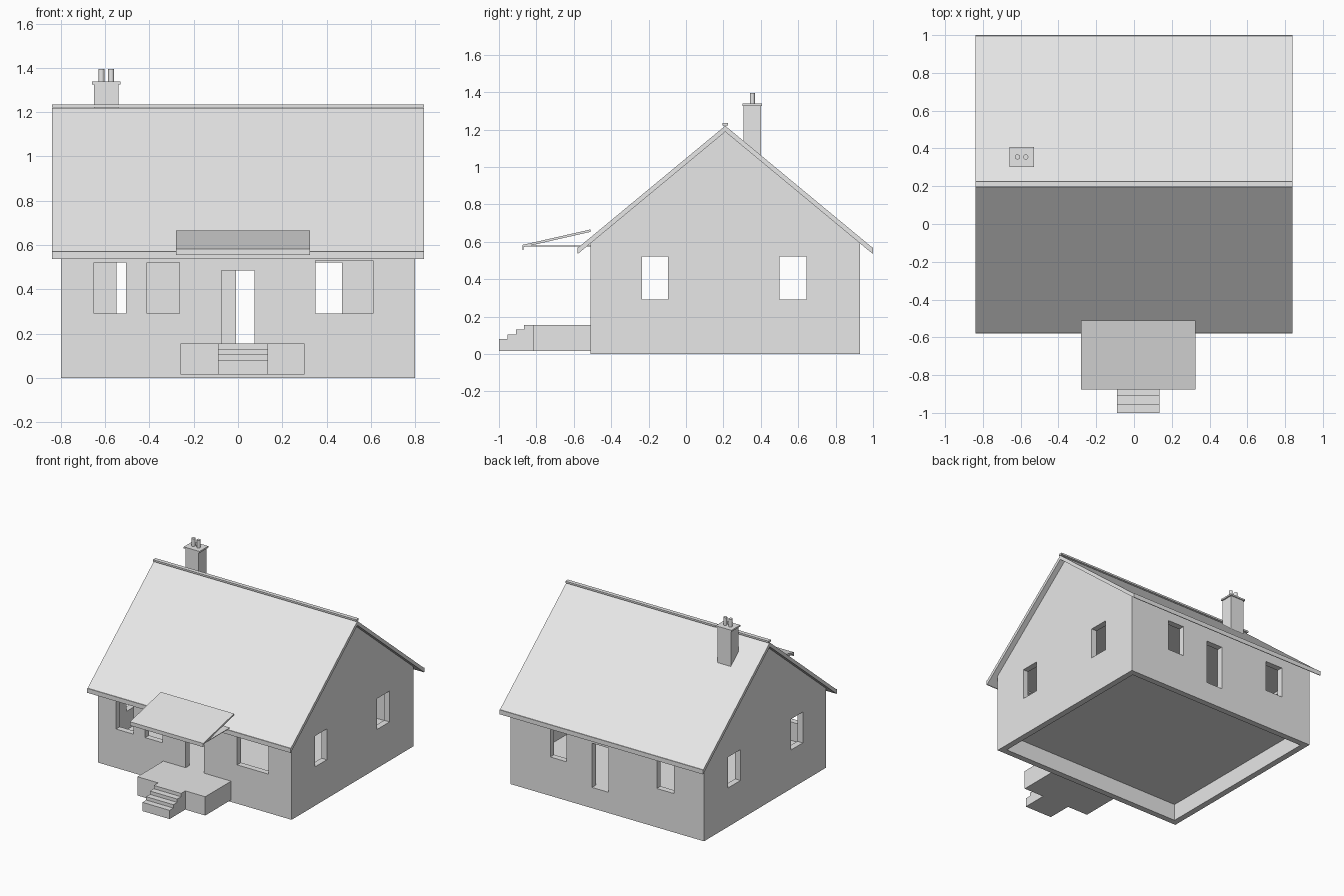
import bpy, bmesh, math, random
from mathutils import Vector

random.seed(4)
if "Cube" in bpy.data.objects:
    bpy.data.objects.remove(bpy.data.objects["Cube"])

grey = bpy.data.materials.new("light grey")
grey.use_nodes = True
colour = (0.8, 0.8, 0.8, 1)
grey.diffuse_color = colour
grey.node_tree.nodes["Principled BSDF"].inputs["Base Color"].default_value = colour


def finish(name, bm):
    bmesh.ops.recalc_face_normals(bm, faces=bm.faces)
    mesh = bpy.data.meshes.new(name)
    bm.to_mesh(mesh)
    bm.free()
    mesh.materials.append(grey)
    obj = bpy.data.objects.new(name, mesh)
    bpy.context.collection.objects.link(obj)
    return obj


def add_box(bm, xs, ys, zs):
    verts = bmesh.ops.create_cube(bm, size=1)["verts"]
    for v in verts:
        v.co = [a + (b - a) * (c + 0.5) for (a, b), c in zip((xs, ys, zs), v.co)]


def box(name, xs, ys, zs):
    bm = bmesh.new()
    add_box(bm, xs, ys, zs)
    return finish(name, bm)


def prism(name, profile, x0, x1):
    """Extrude a (y, z) outline along x."""
    bm = bmesh.new()
    face = bm.faces.new([bm.verts.new((x0, y, z)) for y, z in profile])
    ext = bmesh.ops.extrude_face_region(bm, geom=[face])["geom"]
    verts = [g for g in ext if isinstance(g, bmesh.types.BMVert)]
    bmesh.ops.translate(bm, verts=verts, vec=Vector((x1 - x0, 0, 0)))
    return finish(name, bm)


def cut(obj, cutter):
    mod = obj.modifiers.new("cut", "BOOLEAN")
    mod.operation = "DIFFERENCE"
    mod.solver = "EXACT"
    mod.object = cutter
    deps = bpy.context.evaluated_depsgraph_get()
    mesh = bpy.data.meshes.new_from_object(obj.evaluated_get(deps))
    obj.modifiers.clear()
    obj.data = mesh
    bpy.data.objects.remove(cutter)


# Main dimensions
half_x, front, back = 0.8, -0.51, 0.93
thick = 0.045
ridge_y, ridge_z, pitch, roof_t = 0.21, 1.22, 0.828, 0.032
sill, head = 0.29, 0.52
floor_z, door_top = 0.155, 0.485


def roof_height(y, drop=0):
    return ridge_z - drop - abs(y - ridge_y) * pitch


def gable(y0, y1, z0, drop):
    return [(y0, z0), (y1, z0), (y1, roof_height(y1, drop)),
            (ridge_y, ridge_z - drop), (y0, roof_height(y0, drop))]


# Hollow walls with window and door openings
walls = prism("walls", gable(front, back, 0, roof_t), -half_x, half_x)
inside = half_x - thick
cut(walls, prism("cavity", gable(front + thick, back - thick, -0.1, -0.1), -inside, inside))

bm = bmesh.new()
front_openings = [(-0.65, -0.505, sill, head), (-0.41, -0.265, sill, head),
                  (0.35, 0.61, sill, 0.53), (-0.075, 0.075, floor_z, door_top)]
back_openings = [(-0.55, -0.41, sill, head), (0.335, 0.47, sill, head),
                 (-0.01, 0.125, floor_z, door_top)]
for wall_y, openings in ((front + thick / 2, front_openings), (back - thick / 2, back_openings)):
    for x0, x1, z0, z1 in openings:
        add_box(bm, (x0, x1), (wall_y - thick, wall_y + thick), (z0, z1))
for side in (-1, 1):
    wall_x = side * (half_x - thick / 2)
    for y0, y1 in ((-0.235, -0.095), (0.5, 0.645)):
        add_box(bm, (wall_x - thick, wall_x + thick), (y0, y1), (sill, head))
cut(walls, finish("openings", bm))

# Floor and ceiling slabs
for name, z0, z1 in (("floor", 0.125, 0.152), ("ceiling", 0.54, 0.56)):
    box(name, (-inside, inside), (front + thick, back - thick), (z0, z1))

# Roof, ridge cap and eave boards
eave_front, eave_back, roof_x = -0.575, 0.995, 0.84
prism("roof", [(eave_front, roof_height(eave_front)), (ridge_y, ridge_z),
               (eave_back, roof_height(eave_back)),
               (eave_back, roof_height(eave_back, roof_t)),
               (ridge_y, ridge_z - roof_t),
               (eave_front, roof_height(eave_front, roof_t))], -roof_x, roof_x)
box("ridge_cap", (-roof_x, roof_x), (ridge_y - 0.015, ridge_y + 0.015), (1.222, 1.235))
for name, y in (("front_eave_board", eave_front - 0.005), ("back_eave_board", eave_back)):
    box(name, (-roof_x, roof_x), (y, y + 0.005), (0.537, 0.57))

# Chimney with cap and two pots
box("chimney_stack", (-0.65, -0.54), (0.307, 0.4), (1.0, 1.326))
box("chimney_cap", (-0.66, -0.53), (0.302, 0.407), (1.326, 1.338))
for i, x in enumerate((-0.617, -0.573)):
    bpy.ops.mesh.primitive_cylinder_add(vertices=24, radius=0.0135, depth=0.057,
                                        location=(x, 0.355, 1.3665))
    pot = bpy.context.object
    pot.name = f"chimney_pot_{i + 1}"
    pot.data.materials.append(grey)
    bpy.ops.object.shade_smooth_by_angle()

# Porch canopy: sloping slab, thin soffit and front board
cx0, cx1, canopy_y = -0.28, 0.325, -0.875
prism("canopy_slab", [(canopy_y, 0.57), (front, 0.653), (front, 0.666), (canopy_y, 0.583)], cx0, cx1)
box("canopy_soffit", (cx0, cx1), (canopy_y, front), (0.576, 0.58))
box("canopy_board", (cx0, cx1), (canopy_y, canopy_y + 0.005), (0.555, 0.58))

# Porch platform
base_z, porch_front = 0.015, -0.815
px0, px1 = -0.26, 0.3
box("porch", (px0, px1), (porch_front, front), (base_z, floor_z))

# Steps as one stepped outline
steps = [(porch_front, base_z), (-1.0, base_z)]
for i in range(4):
    y, z = -1.0 + i * 0.045, 0.08 + i * 0.025
    steps += [(y, z), (y + 0.045, z)]
steps[-1] = (porch_front, floor_z)
prism("steps", steps, -0.09, 0.135)

# Pebbled porch surface
bm = bmesh.new()
for _ in range(350):
    r = random.uniform(0.002, 0.004)
    cx = random.uniform(px0 + 0.01, px1 - 0.01)
    cy = random.uniform(porch_front + 0.01, front - 0.01)
    bm.faces.new([bm.verts.new((cx + r * math.cos(a), cy + r * math.sin(a), floor_z + 0.001))
                  for a in (k * math.tau / 5 for k in range(5))])
finish("porch_pebbles", bm)
